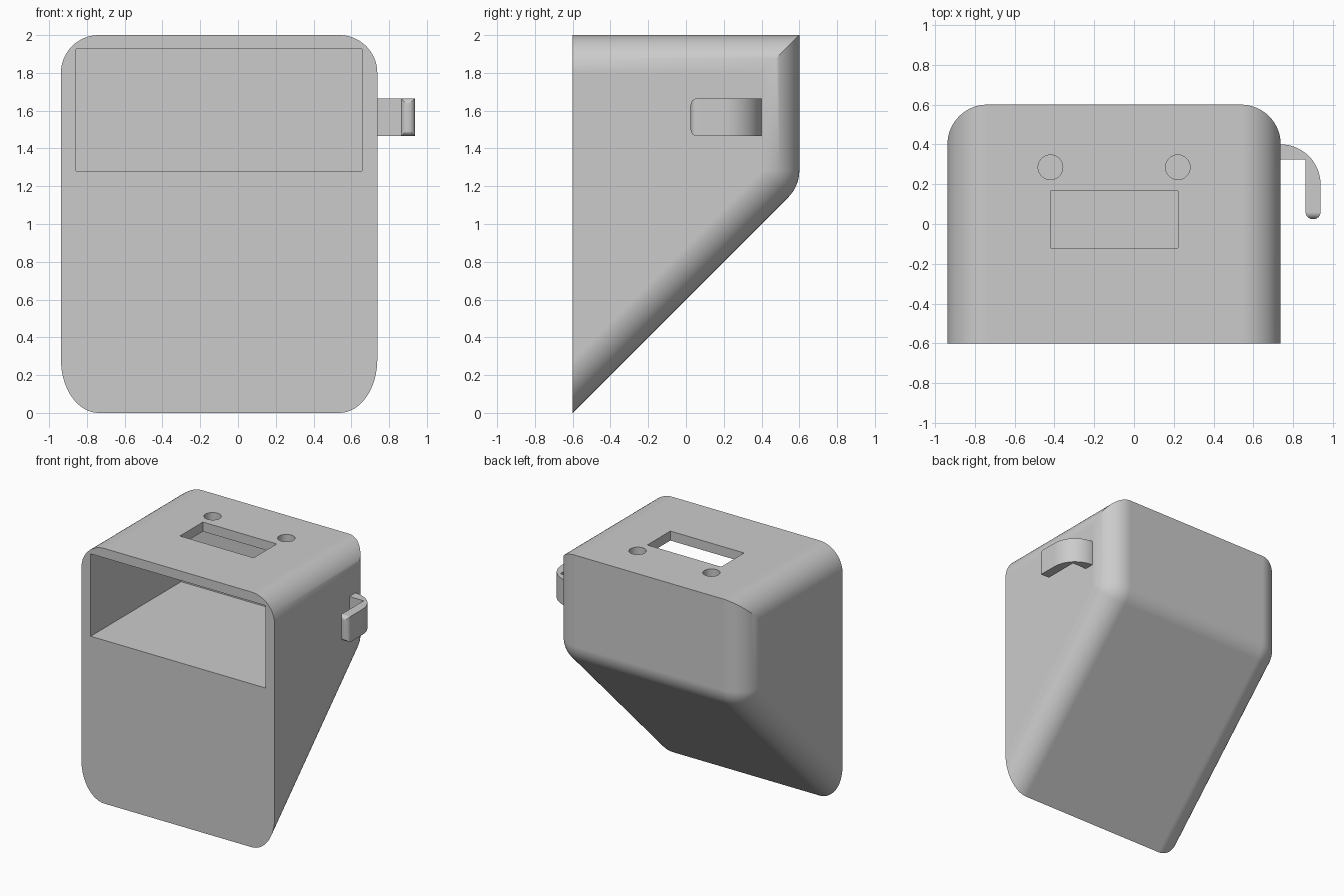
import bpy, bmesh, math
from math import sin, cos, pi, radians, sqrt

cube = bpy.data.objects.get("Cube")
if cube:
    bpy.data.objects.remove(cube, do_unlink=True)

GREY = (0.6, 0.6, 0.6, 1)
grey = bpy.data.materials.new("plain grey")
grey.use_nodes = True
grey.diffuse_color = GREY
grey.node_tree.nodes["Principled BSDF"].inputs["Base Color"].default_value = GREY

MID_X, HALF_W, R = -0.1, 0.8375, 0.2


def make_object(name, bm):
    bmesh.ops.recalc_face_normals(bm, faces=bm.faces)
    mesh = bpy.data.meshes.new(name)
    bm.to_mesh(mesh)
    bm.free()
    mesh.materials.append(grey)
    obj = bpy.data.objects.new(name, mesh)
    bpy.context.collection.objects.link(obj)
    return obj


def activate(obj):
    bpy.ops.object.select_all(action='DESELECT')
    obj.select_set(True)
    bpy.context.view_layer.objects.active = obj


def smooth(obj):
    activate(obj)
    bpy.ops.object.shade_smooth_by_angle(angle=radians(30))
    mod = obj.modifiers.new("even_shading", 'WEIGHTED_NORMAL')
    mod.keep_sharp = True


def box(name, x0, x1, y0, y1, z0, z1):
    bm = bmesh.new()
    bmesh.ops.create_cube(bm, size=1)
    for v in bm.verts:
        v.co = (x1 if v.co.x > 0 else x0, y1 if v.co.y > 0 else y0, z1 if v.co.z > 0 else z0)
    return make_object(name, bm)


def peg(name, x, y, radius, z0, z1):
    bm = bmesh.new()
    bmesh.ops.create_cone(bm, cap_ends=True, segments=32, radius1=radius, radius2=radius, depth=z1 - z0)
    bmesh.ops.translate(bm, verts=bm.verts, vec=(x, y, (z0 + z1) / 2))
    return make_object(name, bm)


def side_profile(inset):
    """Side outline, drawn in from the top, back and slope."""
    slope_rise = inset * sqrt(2)
    pts = [(-0.6, slope_rise), (-0.6, 2 - inset), (0.6 - inset, 2 - inset)]
    centre_z = 1 + R * sqrt(2)
    for i in range(9):
        a = -pi / 4 * i / 8
        pts.append((0.4 + (R - inset) * cos(a), centre_z + (R - inset) * sin(a)))
    return pts


# Body: stacked side outlines that shrink towards both flat sides
STEPS = 16
stations = []
for i in range(STEPS + 1):
    t = pi / 2 * i / STEPS
    stations.append((HALF_W - R * (1 - cos(t)), R * (1 - sin(t))))
stations += [(-x, inset) for x, inset in reversed(stations)]

bm = bmesh.new()
loops = [[bm.verts.new((MID_X + x, y, z)) for y, z in side_profile(inset)] for x, inset in stations]
for a, b in zip(loops, loops[1:]):
    for i in range(len(a)):
        j = (i + 1) % len(a)
        bm.faces.new((a[i], a[j], b[j], b[i]))
bm.faces.new(loops[0])
bm.faces.new(loops[-1])
bmesh.ops.remove_doubles(bm, verts=bm.verts, dist=0.0001)
bmesh.ops.dissolve_limit(bm, angle_limit=0.001, verts=bm.verts, edges=bm.edges)
body = make_object("body", bm)

# Front compartment, top slot and two round top holes
cutters = [
    box("compartment_cutter", MID_X - 0.7575, MID_X + 0.7575, -0.7, 0.52, 1.28, 1.926),
    box("slot_cutter", MID_X - 0.32, MID_X + 0.32, -0.12, 0.165, 1.85, 2.1),
]
for side in (-1, 1):
    cutters.append(peg("hole_cutter", MID_X + side * 0.32, 0.285, 0.062, 1.85, 2.1))

for cutter in cutters:
    activate(body)
    mod = body.modifiers.new("cut", 'BOOLEAN')
    mod.operation = 'DIFFERENCE'
    mod.solver = 'EXACT'
    mod.object = cutter
    bpy.ops.object.modifier_apply(modifier=mod.name)
    bpy.data.objects.remove(cutter, do_unlink=True)
smooth(body)

# Side hook: rounded outer bend, square inner bend, softened tip
OUTER, THICK, TIP_Y = 0.9375, 0.075, 0.025
outline = [(0.7, 0.4)]
for i in range(17):
    a = pi / 2 * (1 - i / 16)
    outline.append((OUTER - R + R * cos(a), 0.2 + R * sin(a)))
outline += [(OUTER, TIP_Y), (OUTER - THICK, TIP_Y), (OUTER - THICK, 0.4 - THICK), (0.7, 0.4 - THICK)]

bm = bmesh.new()
base = bm.faces.new([bm.verts.new((x, y, 1.465)) for x, y in outline])
top = bmesh.ops.extrude_face_region(bm, geom=[base])["geom"]
bmesh.ops.translate(bm, verts=[g for g in top if isinstance(g, bmesh.types.BMVert)], vec=(0, 0, 0.2))
tip_edges = [e for e in bm.edges if all(v.co.y < TIP_Y + 0.001 for v in e.verts)]
bmesh.ops.bevel(bm, geom=tip_edges, offset=0.034, segments=6, profile=0.5, affect='EDGES')
hook = make_object("side_hook", bm)
smooth(hook)
